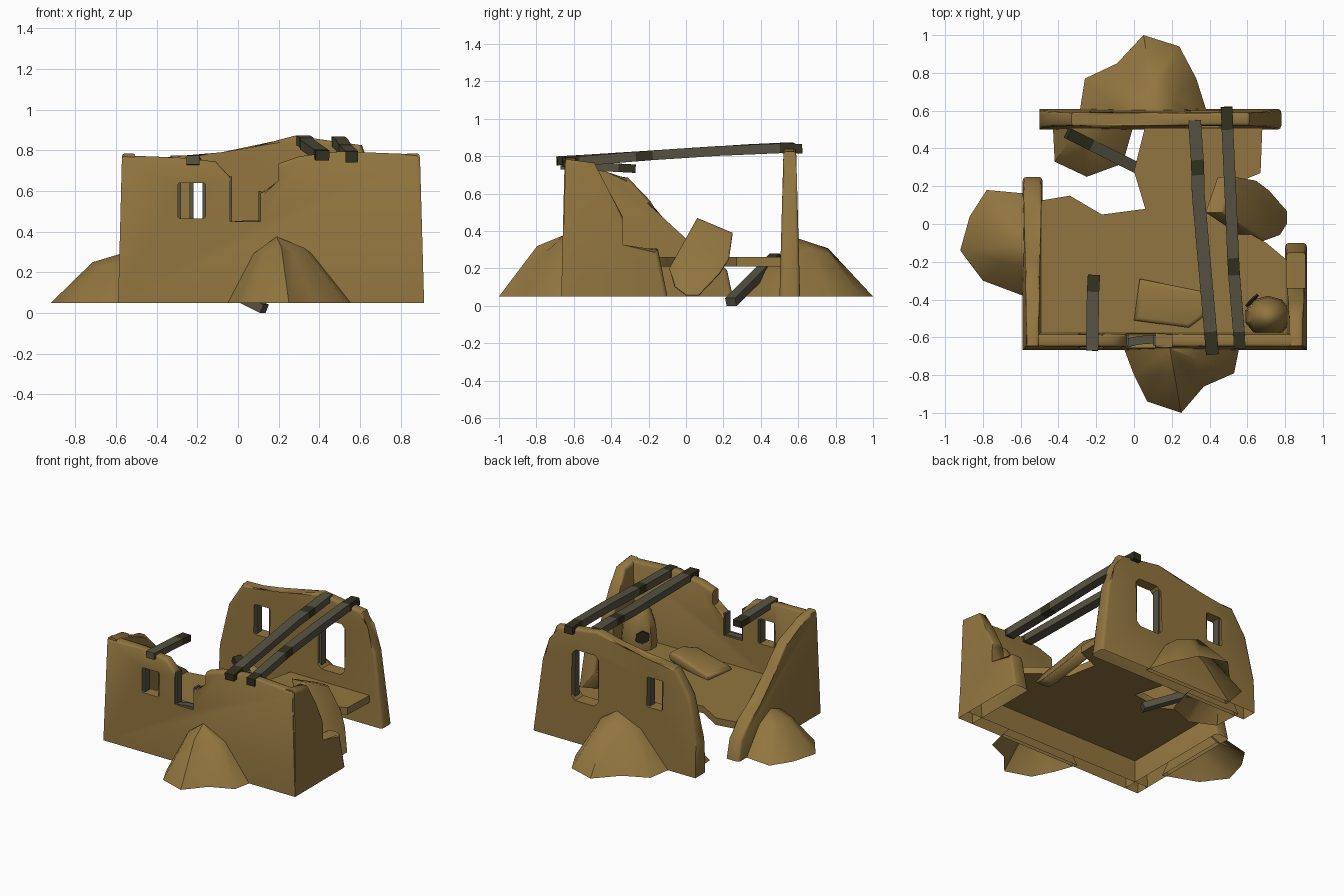
import bpy, bmesh, math
from mathutils import Vector

if "Cube" in bpy.data.objects:
    bpy.data.objects.remove(bpy.data.objects["Cube"], do_unlink=True)

BASE = 0.05


def material(name, rgb):
    m = bpy.data.materials.new(name)
    m.use_nodes = True
    m.diffuse_color = (*rgb, 1)
    m.node_tree.nodes["Principled BSDF"].inputs["Base Color"].default_value = (*rgb, 1)
    return m


CLAY = material("clay", (0.285, 0.178, 0.05))
WOOD = material("grey_wood", (0.095, 0.086, 0.056))
DARK = material("dark_wood", (0.032, 0.031, 0.014))


def finish(name, bm, mats, angle=35):
    bmesh.ops.recalc_face_normals(bm, faces=bm.faces)
    me = bpy.data.meshes.new(name)
    bm.to_mesh(me)
    bm.free()
    for m in mats:
        me.materials.append(m)
    ob = bpy.data.objects.new(name, me)
    bpy.context.collection.objects.link(ob)
    bpy.ops.object.select_all(action="DESELECT")
    ob.select_set(True)
    bpy.context.view_layer.objects.active = ob
    if angle:
        bpy.ops.object.shade_smooth_by_angle(angle=math.radians(angle))
    return ob


def open_base(ob):
    """Remove the faces lying on the ground, leaving an open shell."""
    bm = bmesh.new()
    bm.from_mesh(ob.data)
    ground = [f for f in bm.faces if all(v.co.z < BASE + 0.005 for v in f.verts)]
    bmesh.ops.delete(bm, geom=ground, context="FACES")
    bm.to_mesh(ob.data)
    bm.free()


def prism(name, outline, place, bevel=0.0, warp=None, keep_base=False):
    """Extrude an outline; place(u, v, side) maps each point to space."""
    bm = bmesh.new()
    rings = [[bm.verts.new(place(u, v, s)) for u, v in outline] for s in (0, 1)]
    n = len(outline)
    bm.faces.new(rings[0])
    bm.faces.new(rings[1][::-1])
    for i in range(n):
        j = (i + 1) % n
        bm.faces.new((rings[0][i], rings[0][j], rings[1][j], rings[1][i]))
    if bevel:
        edges = []
        for e in bm.edges:
            a, b = e.verts[0].co, e.verts[1].co
            upright = abs(a.z - b.z) / (a - b).length > 0.995
            same_side = any(e.verts[0] in r and e.verts[1] in r for r in rings)
            grounded = max(a.z, b.z) < BASE + 0.01
            if same_side and not (keep_base and (upright or grounded)):
                edges.append(e)
        bmesh.ops.bevel(bm, geom=edges, offset=bevel, segments=2, profile=0.5,
                        affect="EDGES", clamp_overlap=True)
    if warp:
        for v in bm.verts:
            warp(v.co)
    return finish(name, bm, [CLAY], 50)


def wall(name, outline, axis, centre, thick):
    """Thick wall that narrows towards its broken, rounded top."""
    across = 1 - axis

    def place(u, v, s):
        p = [0, 0, v]
        p[axis], p[across] = u, centre + (s - 0.5) * thick
        return p

    def taper(co):
        co[across] = centre + (co[across] - centre) * (1 - 0.37 * (co.z - BASE) / 0.75)
    return prism(name, outline, place, 0.02, taper, True)


def beam(name, pts, w, h, dark=()):
    """Squared timber along points; listed segments are dark."""
    pts = [Vector(p) for p in pts]
    d = (pts[-1] - pts[0]).normalized()
    side = Vector((1, 0, 0)) if abs(d.z) > 0.9 else d.cross(Vector((0, 0, 1))).normalized()
    up = side.cross(d)
    bm = bmesh.new()
    rings = [[bm.verts.new(p + side * w / 2 * a + up * h / 2 * b)
              for a, b in ((-1, -1), (1, -1), (1, 1), (-1, 1))] for p in pts]
    for k in range(len(pts) - 1):
        for i in range(4):
            j = (i + 1) % 4
            f = bm.faces.new((rings[k][i], rings[k][j], rings[k + 1][j], rings[k + 1][i]))
            f.material_index = int(k in dark)
    bm.faces.new(rings[0]).material_index = int(0 in dark)
    bm.faces.new(rings[-1]).material_index = int(len(pts) - 2 in dark)
    return finish(name, bm, [WOOD, DARK], 0)


def window(ob, name, x0, x1, z0, z1, y, chamfer=0.008):
    """Cut an opening with worn corners and line its sides with wood."""
    bm = bmesh.new()
    bmesh.ops.create_cube(bm, size=1)
    for v in bm.verts:
        v.co = ((x0 + x1) / 2 + v.co.x * (x1 - x0), y + v.co.y * 0.3,
                (z0 + z1) / 2 + v.co.z * (z1 - z0))
    corners = [e for e in bm.edges if abs(e.verts[0].co.y - e.verts[1].co.y) > 0.2]
    bmesh.ops.bevel(bm, geom=corners, offset=chamfer, segments=1, affect="EDGES")
    cutter = finish(name + "_cutter", bm, [CLAY], 0)
    cutter.hide_render = True
    mod = ob.modifiers.new("opening", "BOOLEAN")
    mod.operation, mod.solver, mod.object = "DIFFERENCE", "EXACT", cutter
    bpy.context.view_layer.objects.active = ob
    bpy.ops.object.modifier_apply(modifier=mod.name)
    bpy.data.objects.remove(cutter, do_unlink=True)
    jambs(name, x0, x1, z0, z1, z1, y)


def jambs(name, x0, x1, z0, right_top, left_top, y):
    for side, x, top in (("right", x0 + 0.007, right_top), ("left", x1 - 0.007, left_top)):
        beam(f"{name}_jamb_{side}", [(x, y, z0), (x, y, top)], 0.016, 0.055)


def mound(name, outline, peak):
    """Open rubble heap: ground ring, shoulder ring and a peak."""
    bm = bmesh.new()
    px, py, pz = peak
    base = [bm.verts.new((x, y, BASE)) for x, y in outline]
    mid = []
    for i, (x, y) in enumerate(outline):
        t = 0.52 + 0.08 * (i % 2)
        rise = 0.73 + 0.1 * (i % 2)
        mid.append(bm.verts.new((x + (px - x) * t, y + (py - y) * t, BASE + (pz - BASE) * rise)))
    top = bm.verts.new(peak)
    n = len(outline)
    for i in range(n):
        j = (i + 1) % n
        bm.faces.new((base[i], base[j], mid[j], mid[i]))
        bm.faces.new((mid[i], mid[j], top))
    bm.faces.new(base)
    open_base(finish(name, bm, [CLAY], 48))


# Broken walls
front = wall("front_wall", [
    (-0.59, BASE), (-0.57, 0.775), (-0.3, 0.765), (-0.11, 0.745), (-0.04, 0.67), (-0.04, 0.43),
    (0.11, 0.43), (0.11, 0.59), (0.2, 0.63), (0.2, 0.735), (0.3, 0.77), (0.5, 0.795),
    (0.88, 0.78), (0.915, BASE)], 0, -0.617, 0.1)
back = wall("back_wall", [
    (-0.5, BASE), (-0.5, 0.33), (-0.44, 0.6), (-0.33, 0.775), (-0.08, 0.77), (0.28, 0.872),
    (0.61, 0.825), (0.64, 0.72), (0.715, 0.57), (0.78, BASE)], 0, 0.555, 0.11)
right = wall("right_wall", [
    (-0.66, BASE), (-0.645, 0.785), (-0.5, 0.765), (-0.44, 0.7), (-0.31, 0.685), (-0.19, 0.56),
    (-0.14, 0.46), (0, 0.36), (0.12, 0.28), (0.22, 0.19), (0.25, BASE)], 1, -0.537, 0.105)
left = wall("left_wall", [
    (-0.66, BASE), (-0.645, 0.785), (-0.49, 0.765), (-0.42, 0.63), (-0.34, 0.48), (-0.34, 0.307),
    (-0.15, 0.305), (-0.1, BASE)], 1, 0.858, 0.115)

# Openings and their wooden linings
window(front, "front_window", -0.295, -0.16, 0.465, 0.64, -0.615)
window(back, "back_small_window", -0.235, -0.11, 0.45, 0.66, 0.555)
window(back, "back_large_window", 0.27, 0.48, 0.345, 0.7, 0.555, 0.03)
jambs("broken_window", -0.045, 0.115, 0.44, 0.67, 0.6, -0.615)
beam("broken_window_sill", [(-0.04, -0.63, 0.44), (0.03, -0.615, 0.445), (0.11, -0.61, 0.445)],
     0.045, 0.018)
for part in (front, back, right, left):
    open_base(part)

# Broken floor
prism("floor", [
    (-0.55, -0.62), (-0.52, 0.12), (-0.34, 0.15), (-0.17, 0.05), (0.06, 0.08), (0, 0.28),
    (0.06, 0.52), (0.68, 0.52), (0.67, 0.27), (0.5, 0.2), (0.54, -0.01), (0.7, -0.1),
    (0.82, -0.2), (0.85, -0.62)], lambda u, v, s: (u, v, 0.21 + 0.05 * s))

# Fallen wall slabs
prism("fallen_slab", [(0, -0.51), (0.03, -0.29), (0.38, -0.36), (0.37, -0.49), (0.29, -0.55)],
      lambda u, v, s: (u, v, 0.24 + 0.07 * s), 0.02,
      lambda co: setattr(co, "z", co.z + 0.15 * (co.x - 0.15)))
prism("leaning_slab", [
    (-0.09, 0.2), (-0.06, 0.1), (0, 0.055), (0.07, 0.055), (0.18, 0.17), (0.23, 0.25),
    (0.25, 0.39), (0.06, 0.47)], lambda u, v, s: (0.72 + 0.1 * s, u, v), 0.012,
    lambda co: setattr(co, "x", co.x - 0.83 * (co.z - BASE)))

# Rubble heaps against the walls
mound("front_rubble", [(-0.06, -0.64), (0, -0.8), (0.07, -0.94), (0.25, -1), (0.37, -0.86),
                       (0.53, -0.79), (0.56, -0.64)], (0.19, -0.66, 0.375))
mound("back_rubble", [(0.39, 0.58), (0.33, 0.77), (0.24, 0.94), (0.05, 1), (-0.09, 0.85),
                      (-0.26, 0.77), (-0.29, 0.58)], (0.12, 0.6, 0.36))
mound("right_rubble", [(-0.56, 0.16), (-0.78, 0.18), (-0.87, 0.04), (-0.92, -0.14),
                       (-0.8, -0.3), (-0.56, -0.39)], (-0.58, -0.12, 0.29))
mound("inner_rubble", [(-0.43, 0.53), (-0.42, 0.33), (-0.25, 0.25), (-0.06, 0.32),
                       (0, 0.53)], (-0.28, 0.53, 0.25))

# Corner oven with a dark mouth
bm = bmesh.new()
bmesh.ops.create_uvsphere(bm, u_segments=10, v_segments=8, radius=1)
for v in bm.verts:
    v.co = (0.71 + v.co.x * 0.125, -0.49 + v.co.y * 0.11, max(0.23, 0.3 + v.co.z * 0.27))
finish("corner_oven", bm, [CLAY])
bm = bmesh.new()
bmesh.ops.create_cone(bm, cap_ends=True, segments=6, radius1=0.05, radius2=0.05, depth=0.009)
mouth = finish("oven_mouth", bm, [DARK], 0)
mouth.location = (0.625, -0.405, 0.36)
mouth.rotation_euler = (math.radians(82), 0, math.radians(45))

# Roof beams, short beam stub and a fallen beam
beam("roof_beam_inner", [(0.32, 0.55, 0.85), (0.335, 0.34, 0.84), (0.338, 0.26, 0.835),
                         (0.34, 0.16, 0.828), (0.405, -0.57, 0.782), (0.415, -0.69, 0.775)],
     0.068, 0.048, {1, 4})
beam("roof_beam_outer", [(0.49, 0.62, 0.84), (0.495, 0.5, 0.842), (0.51, 0.17, 0.828),
                         (0.525, -0.18, 0.805), (0.53, -0.27, 0.798), (0.555, -0.57, 0.773),
                         (0.56, -0.66, 0.767)], 0.062, 0.052, {0, 3, 5})
beam("roof_beam_stub", [(-0.222, -0.67, 0.752), (-0.217, -0.36, 0.738),
                        (-0.212, -0.27, 0.733)], 0.065, 0.045, {1})
beam("fallen_beam", [(-0.35, 0.48, 0.26), (-0.23, 0.42, 0.2), (0.13, 0.24, 0.02)],
     0.06, 0.045, {0})
